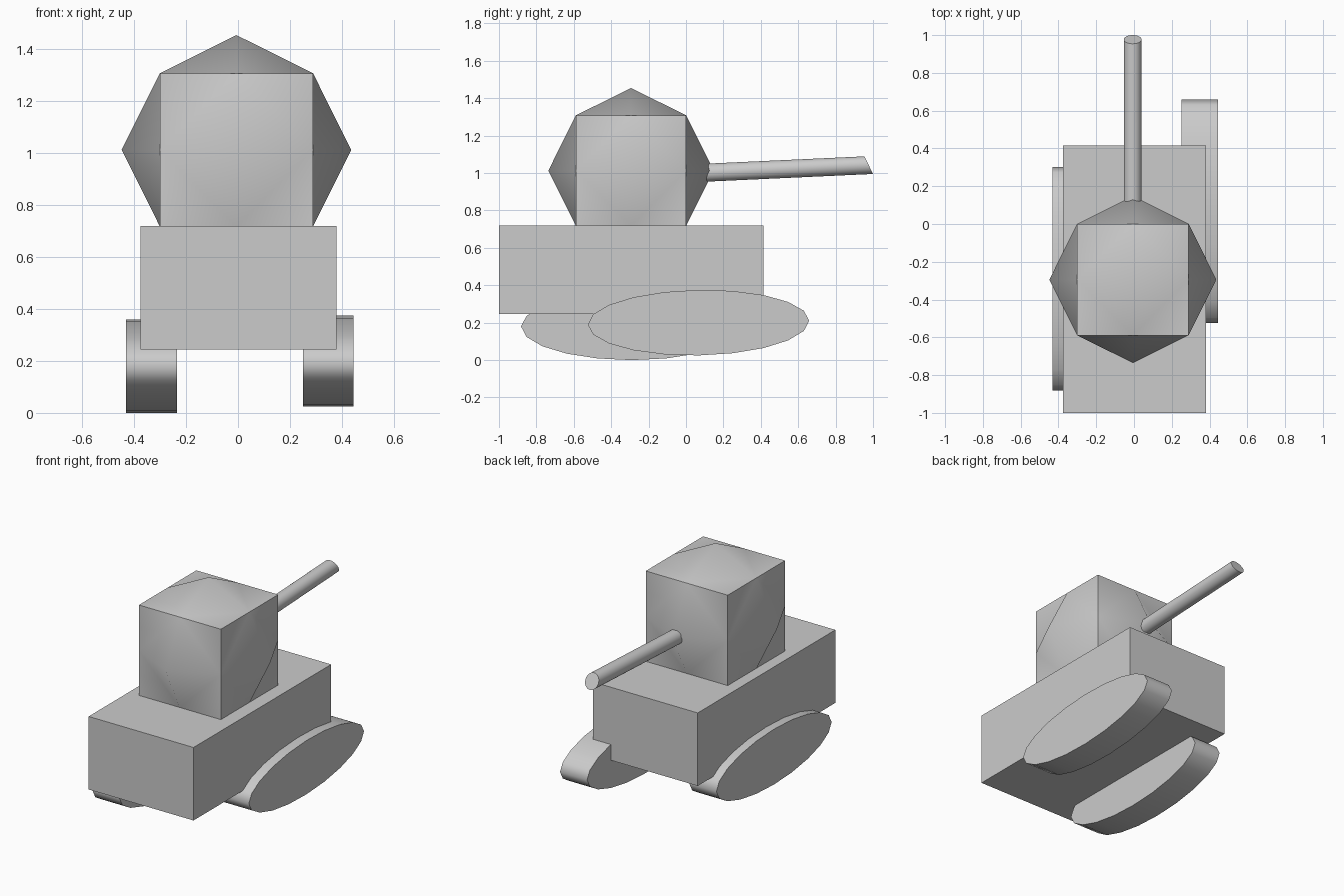
import bpy, bmesh, math
from mathutils import Matrix, Vector

if "Cube" in bpy.data.objects:
    bpy.data.objects.remove(bpy.data.objects["Cube"])


def make_object(name, bm, smooth_angle=None):
    bmesh.ops.recalc_face_normals(bm, faces=bm.faces)
    if smooth_angle:
        limit = math.radians(smooth_angle)
        for f in bm.faces:
            f.smooth = True
        for e in bm.edges:
            e.smooth = len(e.link_faces) == 2 and e.calc_face_angle() < limit
    mesh = bpy.data.meshes.new(name)
    bm.to_mesh(mesh)
    bm.free()
    obj = bpy.data.objects.new(name, mesh)
    bpy.context.collection.objects.link(obj)
    return obj


def box(lo, hi):
    bm = bmesh.new()
    lo, hi = Vector(lo), Vector(hi)
    bmesh.ops.create_cube(bm, size=1, matrix=Matrix.Translation((lo + hi) / 2) @ Matrix.Diagonal((*(hi - lo), 1)))
    return bm


def skewed_cylinder(name, centre, side, up, axis, segments, angle):
    # unit cylinder mapped onto three free axes, so it can be oval or sheared
    bm = bmesh.new()
    bmesh.ops.create_cone(bm, cap_ends=True, segments=segments, radius1=1, radius2=1, depth=1)
    m = Matrix((side, up, axis)).transposed().to_4x4()
    bm.transform(Matrix.Translation(centre) @ m)
    return make_object(name, bm, angle)


# Hull
make_object("hull", box((-0.375, -1.0, 0.245), (0.38, 0.415, 0.72)))

# Turret: each cube side has a four-sided point rising from its edge midpoints
bm = bmesh.new()
half, peak = 0.295, 0.442
corners = [(-1, -1), (1, -1), (1, 1), (-1, 1)]
for axis in range(3):
    for sign in (-1, 1):
        def point(u, v, height):
            p = [0, 0, 0]
            p[axis] = sign * height
            p[(axis + 1) % 3], p[(axis + 2) % 3] = u * half, v * half
            return bm.verts.new(p)
        tip = point(0, 0, peak)
        outer = [point(u, v, half) for u, v in corners]
        mids = [point((a[0] + b[0]) / 2, (a[1] + b[1]) / 2, half)
                for a, b in zip(corners, corners[1:] + corners[:1])]
        for i in range(4):
            bm.faces.new((mids[i - 1], outer[i], mids[i]))
            bm.faces.new((mids[i - 1], mids[i], tip))
bmesh.ops.remove_doubles(bm, verts=bm.verts, dist=0.0001)
bm.transform(Matrix.Translation((-0.006, -0.294, 1.013)))
make_object("turret", bm, 60)

# Barrel, slightly raised with slanted ends
start, end = Vector((-0.007, 0.0, 0.997)), Vector((-0.007, 0.977, 1.042))
skewed_cylinder("barrel", (start + end) / 2, (0.047, 0, 0), (0, -0.023, 0.047), end - start, 32, 50)

# Tracks: flattened oval drums, set unevenly under the hull
for name, x, y, z, height, tilt in (("left_track", -0.333, -0.29, 0.18, 0.18, 0.0),
                                    ("right_track", 0.348, 0.067, 0.2, 0.175, 0.01)):
    skewed_cylinder(name, (x, y, z), (0, 0.592, tilt), (0, 0, height), (0.195, 0, 0), 20, 65)
